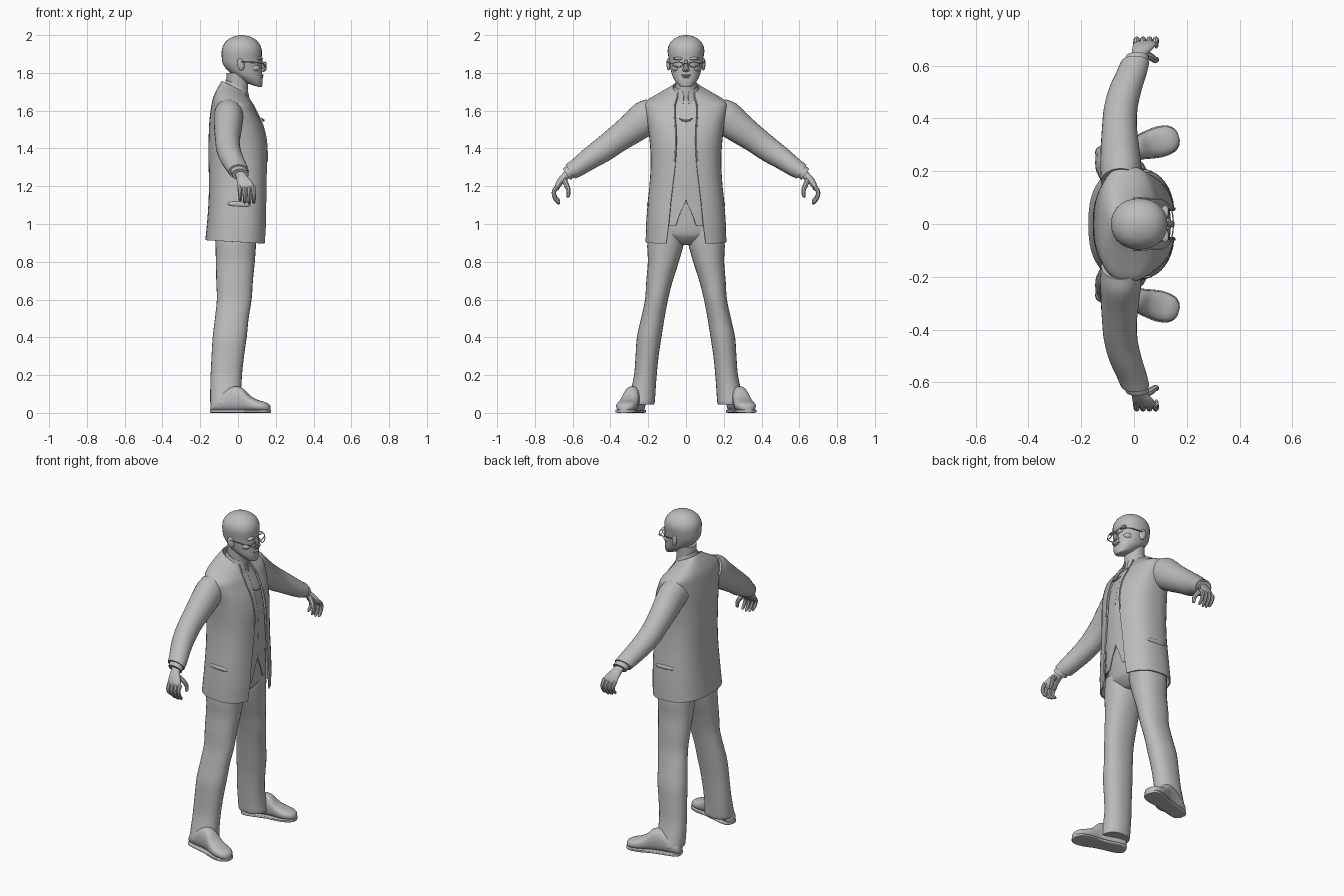
import bpy, bmesh, math
from mathutils import Vector

grey = bpy.data.materials.new("plain grey")
grey.diffuse_color = (0.5, 0.5, 0.5, 1)
X, Y, Z = Vector((1, 0, 0)), Vector((0, 1, 0)), Vector((0, 0, 1))


def finish(ob, mirror=False, thick=0, angle=40):
    """Apply modifiers, shade and colour."""
    if thick:
        m = ob.modifiers.new("thickness", 'SOLIDIFY')
        m.thickness, m.offset = thick, -1
    if mirror:
        m = ob.modifiers.new("mirror", 'MIRROR')
        m.use_axis = (False, True, False)
    bpy.ops.object.select_all(action='DESELECT')
    ob.select_set(True)
    bpy.context.view_layer.objects.active = ob
    bpy.ops.object.convert(target='MESH')
    ob = bpy.context.object
    ob.data.materials.clear()
    ob.data.materials.append(grey)
    bpy.ops.object.shade_smooth_by_angle(angle=math.radians(angle))
    return ob


def smooth_rows(rows, steps):
    """Catmull-Rom interpolation of the section rows."""
    out, n = [], len(rows)
    for i in range(n - 1):
        p = [rows[max(0, min(n - 1, i + k))] for k in (-1, 0, 1, 2)]
        for s in range(steps):
            t = s / steps
            out.append([0.5 * (2 * b + (c - a) * t + (2 * a - 5 * b + 4 * c - d) * t * t
                               + (3 * b - a - 3 * c + d) * t ** 3) for a, b, c, d in zip(*p)])
    return out + [list(rows[-1])]


def loft(name, rows, u=X, v=Y, power=2.0, segs=28, steps=4, opened=False, **kw):
    """Rows: x, y, z, half size on u, half size on v, front gap, slope along u."""
    rows = [tuple(r) + (0,) * (7 - len(r)) for r in rows]
    bm, rings = bmesh.new(), []
    for x, y, z, a, b, gap, slope in smooth_rows(rows, steps):
        t0 = math.asin(min(1, max(0, gap) / b) ** (power / 2)) if opened else 0
        ring = []
        for k in range(segs + (1 if opened else 0)):
            t = t0 + (2 * math.pi - 2 * t0) * k / segs
            c, s = math.cos(t), math.sin(t)
            du = a * math.copysign(abs(c) ** (2 / power), c)
            dv = b * math.copysign(abs(s) ** (2 / power), s)
            ring.append(bm.verts.new(Vector((x, y, z)) + u * du + v * dv + Z * slope * du))
        rings.append(ring)
    n = len(rings[0])
    for r, q in zip(rings, rings[1:]):
        for k in range(n - 1 if opened else n):
            bm.faces.new((r[k], r[(k + 1) % n], q[(k + 1) % n], q[k]))
    if not opened:
        bm.faces.new(rings[0])
        bm.faces.new(rings[-1])
        bmesh.ops.recalc_face_normals(bm, faces=bm.faces)
    me = bpy.data.meshes.new(name)
    bm.to_mesh(me)
    bm.free()
    ob = bpy.data.objects.new(name, me)
    bpy.context.collection.objects.link(ob)
    return finish(ob, **kw)


def tube(name, pts, mirror=False, cyclic=False):
    """Smooth tube through points x, y, z, radius."""
    cu = bpy.data.curves.new(name, 'CURVE')
    cu.dimensions, cu.bevel_depth, cu.bevel_resolution = '3D', 1, 2
    cu.resolution_u, cu.use_fill_caps = 4, True
    sp = cu.splines.new('BEZIER')
    sp.bezier_points.add(len(pts) - 1)
    sp.use_cyclic_u = cyclic
    for bp, p in zip(sp.bezier_points, pts):
        bp.co, bp.radius = p[:3], p[3]
        bp.handle_left_type = bp.handle_right_type = 'AUTO'
    ob = bpy.data.objects.new(name, cu)
    bpy.context.collection.objects.link(ob)
    return finish(ob, mirror)


def blob(name, loc, size, rot=(0, 0, 0), mirror=False):
    bpy.ops.mesh.primitive_uv_sphere_add(segments=16, ring_count=10, location=loc, rotation=rot)
    ob = bpy.context.object
    ob.name, ob.scale = name, size
    bpy.ops.object.transform_apply()
    return finish(ob, mirror)


# Head and neck
loft("head", [(.085, 0, 1.733, .02, .015, 0, -.3), (.075, 0, 1.74, .05, .04, 0, -.3),
              (.055, 0, 1.765, .075, .061, 0, -.25), (.04, 0, 1.79, .09, .074, 0, -.2),
              (.025, 0, 1.83, .101, .084, 0, -.1), (.02, 0, 1.87, .105, .091),
              (.02, 0, 1.92, .106, .097), (.02, 0, 1.955, .093, .087), (.02, 0, 1.98, .068, .064),
              (.02, 0, 1.995, .035, .033), (.02, 0, 2.0, .006, .006)], power=2.15)
loft("neck", [(-.01, 0, 1.6, .06, .075), (-.005, 0, 1.7, .056, .056), (.0, 0, 1.8, .06, .06)])
tube("nose", [(.118, 0, 1.868, .009), (.13, 0, 1.845, .011), (.138, 0, 1.823, .014), (.128, 0, 1.81, .009)])
blob("nostril_wing", (.129, .012, 1.815), (.011, .008, .008), mirror=True)
blob("brow", (.112, .036, 1.876), (.018, .035, .009), (0, 0, -.3), True)
blob("upper_lip", (.124, 0, 1.787), (.012, .026, .006))
blob("lower_lip", (.123, 0, 1.777), (.011, .021, .006))
blob("chin", (.107, 0, 1.75), (.023, .028, .017))
blob("cheek", (.085, .05, 1.825), (.03, .024, .02), mirror=True)
blob("ear", (.015, .093, 1.845), (.02, .009, .033), (0, -.2, -.3), True)

# Spectacles: rims, bridge and side arms
rim = []
for k in range(10):
    t = math.tau * k / 10
    y = .042 + .027 * math.cos(t)
    rim.append((.148 - 4 * (y - .015) ** 2, y, 1.844 + .013 * math.sin(t), .0025))
tube("spectacle_rim", rim, True, True)
tube("spectacle_bridge", [(.148, -.015, 1.847, .0025), (.151, 0, 1.851, .0025), (.148, .015, 1.847, .0025)])
tube("spectacle_arm", [(.135, .069, 1.848, .003), (.115, .09, 1.853, .003),
                       (.06, .096, 1.857, .003), (.005, .1, 1.86, .003)], True)

# Waistcoat with a notch at the hem, and shirt collar
loft("waistcoat", [(-.005, 0, .99, .14, .175, .055), (-.005, 0, 1.06, .14, .17, .03),
                   (-.005, 0, 1.13, .14, .168, .0005), (-.003, 0, 1.25, .142, .165, .0005),
                   (-.003, 0, 1.4, .14, .165, .0005), (-.01, 0, 1.53, .124, .17, .0005, -.1),
                   (-.012, 0, 1.62, .09, .15, .0005, -.2), (-.015, 0, 1.68, .065, .09, .0005, -.3)],
     power=2.5, opened=True, thick=.006)
loft("shirt_collar", [(-.005, 0, 1.67, .07, .075, .015, -.5), (-.005, 0, 1.705, .065, .068, .012, -.5),
                      (-.005, 0, 1.735, .06, .061, .02, -.5)], opened=True, thick=.005)
tube("tie_fold", [(.125, -.035, 1.56, .003), (.134, -.015, 1.549, .006),
                  (.134, .015, 1.549, .006), (.125, .035, 1.56, .003)])

# Open jacket with sloping shoulders
jacket = [(-.01, 0, .905, .163, .214, .105, -.06), (-.004, 0, 1.0, .16, .211, .092, -.03),
          (.0, 0, 1.12, .156, .202, .08), (.001, 0, 1.22, .155, .192, .068),
          (.0, 0, 1.33, .156, .187, .055), (-.002, 0, 1.43, .154, .192, .05),
          (-.01, 0, 1.53, .142, .204, .052, -.06), (-.02, 0, 1.6, .123, .217, .056, -.12),
          (-.025, 0, 1.645, .108, .213, .055, -.18), (-.025, 0, 1.68, .09, .155, .05, -.3),
          (-.022, 0, 1.71, .073, .092, .042, -.45), (-.02, 0, 1.725, .065, .068, .04, -.5)]
loft("jacket", jacket, power=2.5, segs=40, opened=True, thick=.008)
# Lapel edge following the jacket opening
edge = [(x + a * (1 - (g / b) ** 2.5) ** .4 + .001, g + .004,
         z + s * a * (1 - (g / b) ** 2.5) ** .4, .004) for x, y, z, a, b, g, s in
        [r + (0,) * (7 - len(r)) for r in jacket[4:]]]
tube("lapel_edge", edge, True)
blob("pocket_flap", (.005, .199, 1.105), (.065, .009, .014), (0, .05, 0), True)

# Sleeves, cuffs and wrists
across = Vector((0, .56, .83))
loft("sleeve", [(-.05, .16, 1.585, .075, .09), (-.05, .215, 1.56, .078, .092),
                (-.053, .29, 1.503, .073, .081), (-.055, .37, 1.445, .066, .071),
                (-.05, .44, 1.393, .064, .066), (-.033, .51, 1.346, .062, .058),
                (-.01, .57, 1.303, .058, .05), (.004, .612, 1.277, .054, .045)],
     v=across, mirror=True)
loft("cuff", [(.003, .6, 1.285, .045, .036), (.01, .626, 1.268, .044, .036),
              (.012, .632, 1.262, .044, .036)], v=across, mirror=True)
loft("palm", [(.008, .615, 1.275, .027, .022), (.02, .642, 1.25, .03, .021),
              (.034, .668, 1.222, .04, .019), (.042, .684, 1.195, .044, .016),
              (.043, .69, 1.183, .035, .01)], v=across, mirror=True)
for i, name in enumerate(("little", "ring", "middle", "index")):
    x, drop = .008 + .024 * i, (.012, .0, -.004, .0)[i]
    tube(name + "_finger", [(x, .68, 1.2, .012), (x + .002, .699, 1.172, .0115),
                            (x + .004, .694, 1.14 + drop / 2, .0105),
                            (x + .004, .676, 1.116 + drop, .009), (x + .004, .668, 1.11 + drop, .004)], True)
tube("thumb", [(.04, .645, 1.235, .014), (.066, .632, 1.205, .014), (.08, .622, 1.178, .012),
               (.085, .624, 1.15, .010), (.085, .63, 1.14, .004)], True)

# Trousers
loft("trouser_hips", [(-.012, 0, .89, .06, .05), (-.012, 0, .92, .095, .13),
                      (-.01, 0, .97, .115, .18), (-.008, 0, 1.15, .12, .165)], power=2.3)
loft("trouser_leg", [(-.012, .1, .98, .112, .09), (-.012, .108, .9, .108, .097),
                     (-.014, .12, .8, .103, .082), (-.018, .14, .7, .097, .07),
                     (-.02, .156, .6, .092, .061), (-.033, .176, .5, .089, .062),
                     (-.044, .195, .4, .09, .065), (-.054, .206, .3, .086, .061),
                     (-.062, .215, .2, .083, .06), (-.064, .227, .12, .083, .066),
                     (-.062, .238, .06, .085, .073), (-.062, .24, .045, .083, .07)],
     power=2.2, mirror=True)

# Shoes turned outward, with soles
yaw = math.radians(15)
side = Vector((-math.sin(yaw), math.cos(yaw), 0))
shoe, sole = [], []
for x, w, h in [(-.142, .018, .035), (-.13, .036, .06), (-.09, .044, .09), (-.03, .043, .13),
                (.02, .044, .125), (.06, .051, .085), (.1, .055, .062), (.14, .048, .05),
                (.162, .03, .038), (.17, .01, .025)]:
    y = .248 + (x + .14) * math.tan(yaw)
    shoe.append((x, y, .008 + h / 2, w, h / 2))
    sole.append((x, y, .009, w + .004, .009))
loft("shoe", shoe, u=side, v=Z, power=2.4, mirror=True)
loft("sole", sole, u=side, v=Z, power=5, mirror=True)
